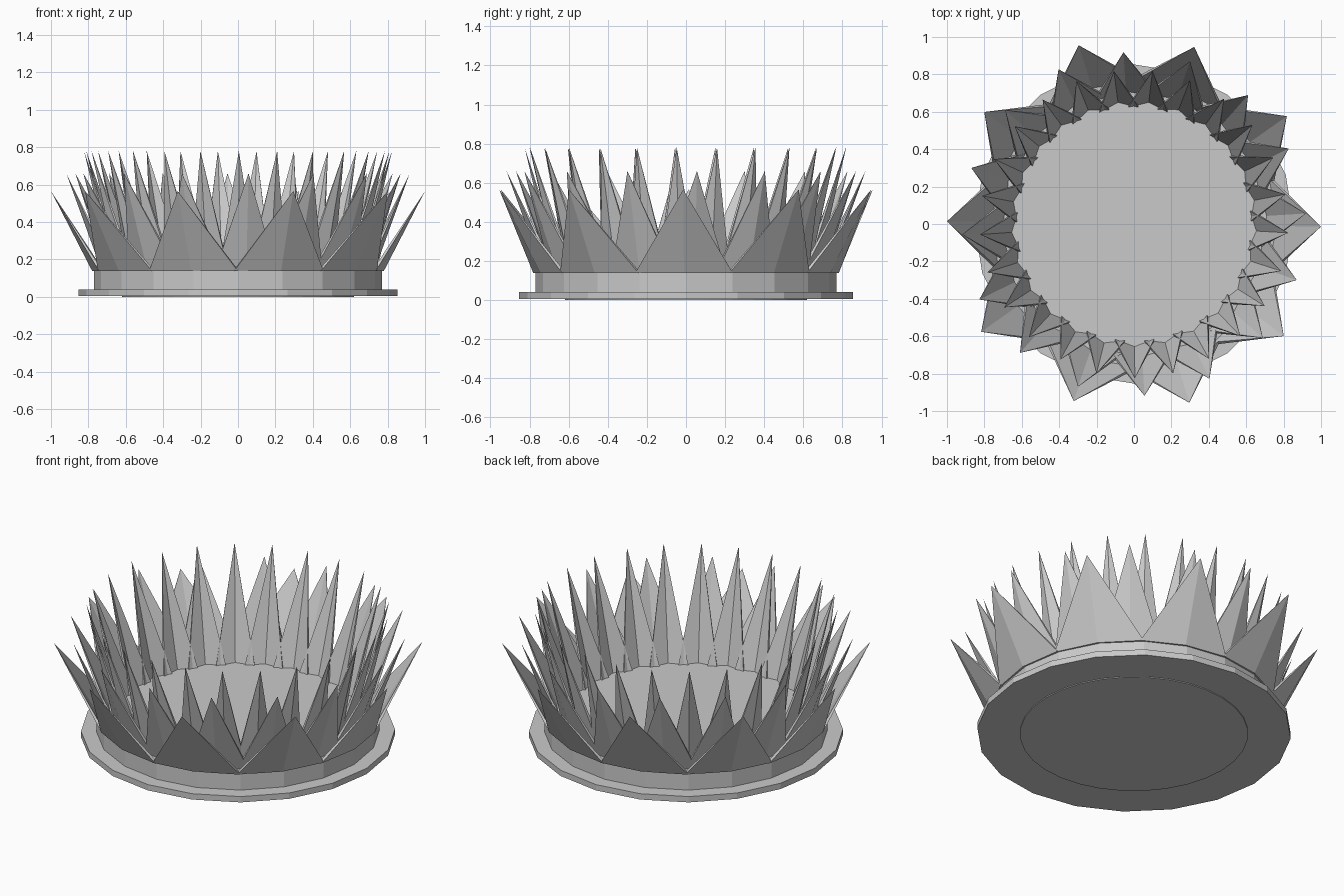
import bpy, bmesh, math
from mathutils import Vector, Matrix

cube = bpy.data.objects.get("Cube")
if cube:
    bpy.data.objects.remove(cube, do_unlink=True)

grey = bpy.data.materials.new("stone grey")
grey.use_nodes = True
colour = (0.59, 0.59, 0.59, 1)
grey.diffuse_color = colour
grey.node_tree.nodes["Principled BSDF"].inputs["Base Color"].default_value = colour


def add_object(name, bm):
    bmesh.ops.recalc_face_normals(bm, faces=bm.faces)
    mesh = bpy.data.meshes.new(name)
    bm.to_mesh(mesh)
    bm.free()
    mesh.materials.append(grey)
    obj = bpy.data.objects.new(name, mesh)
    bpy.context.collection.objects.link(obj)


def disc(name, radius, bottom, top, sides=20):
    bm = bmesh.new()
    place = Matrix.Translation((0, 0, (bottom + top) / 2))
    bmesh.ops.create_cone(bm, cap_ends=True, segments=sides, radius1=radius,
                          radius2=radius, depth=top - bottom, matrix=place)
    add_object(name, bm)


def petal_ring(name, count, offset, ridge, half_width, tip_radius, tip_height):
    # Thin folded blades, ridge outward and hollow inward, leaning out
    fold, thick, floor = 0.04, 0.02, 0.138
    section = [(ridge - fold, -half_width), (ridge, 0), (ridge - fold, half_width),
               (ridge - fold - thick, half_width), (ridge - thick, 0),
               (ridge - fold - thick, -half_width)]
    bm = bmesh.new()
    for i in range(count):
        spin = Matrix.Rotation(math.radians(offset) + math.tau * i / count, 4, 'Z')
        base = [bm.verts.new(spin @ Vector((r, t, floor))) for r, t in section]
        tip = bm.verts.new(spin @ Vector((tip_radius, 0, tip_height)))
        bm.faces.new(base)
        for k in range(6):
            bm.faces.new((base[k], base[(k + 1) % 6], tip))
    add_object(name, bm)


# Stand: thin foot, wide rim and raised body
disc("foot", 0.62, 0, 0.006, 32)
disc("rim", 0.853, 0.005, 0.04)
disc("body", 0.77, 0.04, 0.14)

# Three rings of petals, taller and narrower toward the middle
petal_ring("outer_petals", 10, -0.8, 0.78, 0.25, 1.0, 0.565)
petal_ring("middle_petals", 16, 3.5, 0.73, 0.165, 0.92, 0.66)
petal_ring("inner_petals", 25, -3.3, 0.675, 0.105, 0.825, 0.78)
